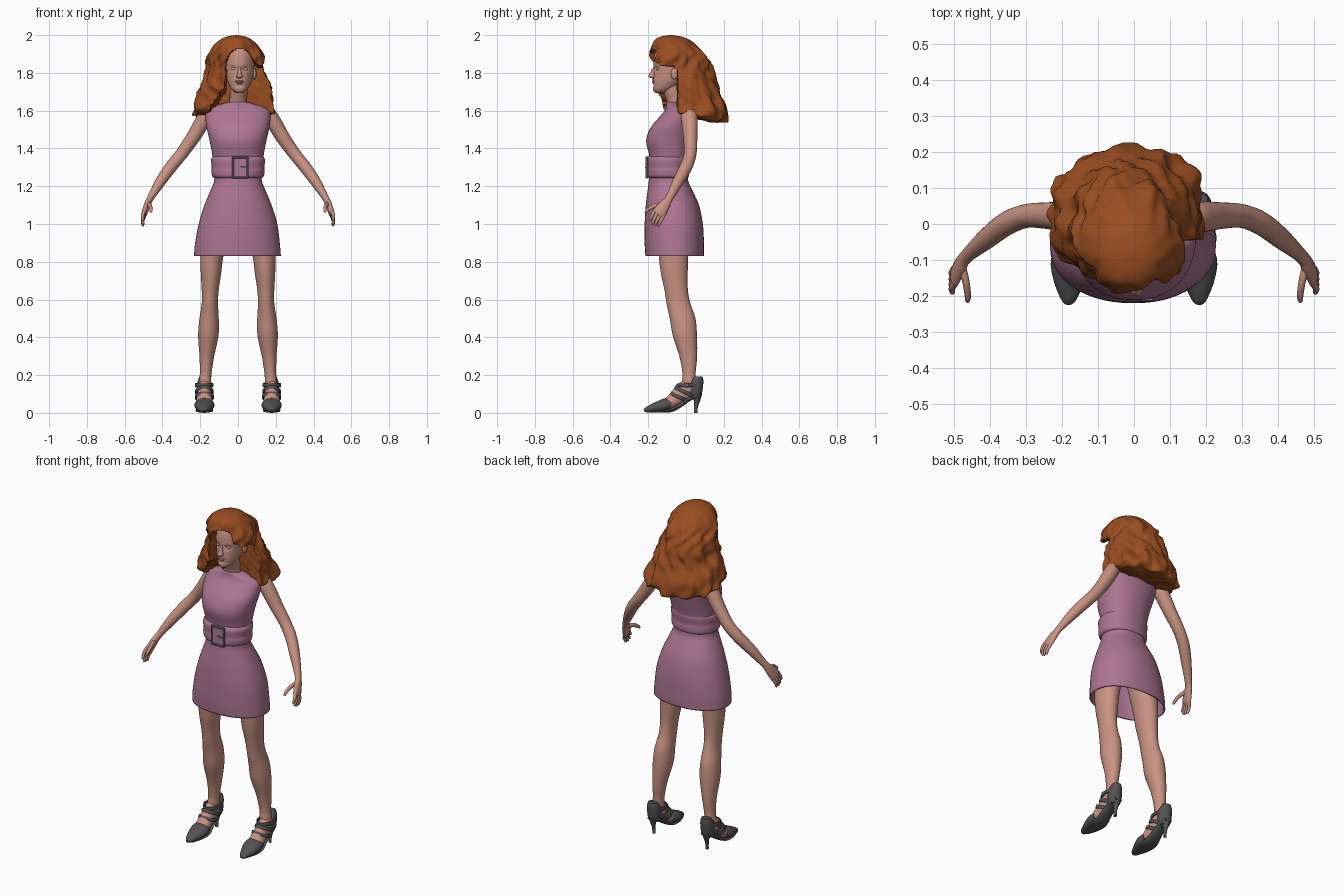
import bpy, bmesh, math
from mathutils import Vector, noise


def material(name, rgb):
    m = bpy.data.materials.new(name)
    m.diffuse_color = (*rgb, 1)
    return m


SKIN = material("skin", (0.58, 0.29, 0.225))
HAIR = material("auburn hair", (0.32, 0.075, 0.015))
DRESS = material("mauve fabric", (0.42, 0.18, 0.29))
SHOE = material("charcoal leather", (0.085, 0.085, 0.088))
METAL = material("grey metal", (0.17, 0.16, 0.17))
EYE = material("pale eye", (0.48, 0.42, 0.40))


def finish(name, bm, mat, mirror=False, angle=45):
    bmesh.ops.recalc_face_normals(bm, faces=bm.faces)
    me = bpy.data.meshes.new(name)
    bm.to_mesh(me)
    bm.free()
    me.materials.append(mat)
    me.shade_smooth()
    me.set_sharp_from_angle(angle=math.radians(angle))
    ob = bpy.data.objects.new(name, me)
    bpy.context.collection.objects.link(ob)
    if mirror:
        ob.modifiers.new("mirror", 'MIRROR').use_mirror_merge = False
    return ob


def smooth_path(secs, steps):
    """Catmull-Rom interpolation of section tuples."""
    if steps == 1:
        return [list(s) for s in secs]
    out = []
    for i in range(len(secs) - 1):
        a, b, c, d = (secs[max(0, min(len(secs) - 1, i + k))] for k in (-1, 0, 1, 2))
        for s in range(steps):
            t = s / steps
            out.append([0.5 * (2 * q + (r - p) * t + (2 * p - 5 * q + 4 * r - w) * t * t
                               + (3 * q - p - 3 * r + w) * t ** 3)
                        for p, q, r, w in zip(a, b, c, d)])
    return out + [list(secs[-1])]


def loft(name, secs, mat, n=32, steps=5, power=2, ref=None, caps=True,
         deform=None, mirror=False, angle=45):
    """Sections are (x, y, z, ru, rv). Level rings, or swept along the path when ref is given."""
    bm = bmesh.new()
    path = smooth_path(secs, steps)
    rings = []
    for i, (x, y, z, ru, rv) in enumerate(path):
        c = Vector((x, y, z))
        u, v = Vector((1, 0, 0)), Vector((0, 1, 0))
        if ref:
            t = Vector(path[min(i + 1, len(path) - 1)][:3]) - Vector(path[max(i - 1, 0)][:3])
            u = t.cross(Vector(ref)).normalized()
            v = t.cross(u).normalized()
        ring = []
        for k in range(n):
            a = 2 * math.pi * k / n
            ca, sa = math.cos(a), math.sin(a)
            p = c + u * max(ru, 0.001) * math.copysign(abs(ca) ** (2 / power), ca) \
                  + v * max(rv, 0.001) * math.copysign(abs(sa) ** (2 / power), sa)
            ring.append(bm.verts.new(deform(p, c, a) if deform else p))
        rings.append(ring)
    for r, s in zip(rings, rings[1:]):
        for k in range(n):
            bm.faces.new((r[k], r[(k + 1) % n], s[(k + 1) % n], s[k]))
    if caps:
        bm.faces.new(rings[0])
        bm.faces.new(rings[-1])
    return finish(name, bm, mat, mirror, angle)


def ball(name, loc, size, mat, mirror=False):
    bm = bmesh.new()
    bmesh.ops.create_uvsphere(bm, u_segments=20, v_segments=12, radius=1)
    for v in bm.verts:
        v.co = Vector(v.co[i] * size[i] + loc[i] for i in range(3))
    return finish(name, bm, mat, mirror)


def box(name, loc, size, mat, mirror=False):
    bm = bmesh.new()
    bmesh.ops.create_cube(bm, size=1)
    for v in bm.verts:
        v.co = Vector(v.co[i] * size[i] + loc[i] for i in range(3))
    bmesh.ops.bevel(bm, geom=bm.edges[:], offset=min(size) * 0.25, segments=1, affect='EDGES')
    return finish(name, bm, mat, mirror, 30)


# Dress: open-bottomed shell from hem to neckline
dress = loft("dress", [
    (-0.003, -0.060, 0.83, 0.230, 0.155), (-0.003, -0.062, 0.90, 0.224, 0.157),
    (0, -0.065, 1.00, 0.208, 0.154), (0, -0.072, 1.10, 0.178, 0.141),
    (0, -0.085, 1.18, 0.145, 0.118), (0, -0.093, 1.24, 0.125, 0.103),
    (0, -0.088, 1.35, 0.134, 0.105), (0, -0.087, 1.44, 0.150, 0.124),
    (0, -0.068, 1.51, 0.166, 0.120), (0, -0.040, 1.57, 0.172, 0.098),
    (0, -0.030, 1.60, 0.166, 0.084), (0, -0.038, 1.622, 0.130, 0.068),
    (0, -0.048, 1.638, 0.078, 0.056), (0, -0.050, 1.645, 0.058, 0.051)],
    DRESS, n=56, power=2.2, caps=False)
shell = dress.modifiers.new("thickness", 'SOLIDIFY')
shell.thickness, shell.offset = 0.008, -1

# Padded belt with a square buckle
loft("belt", [(0, -0.093, 1.242, 0.120, 0.098), (0, -0.095, 1.252, 0.136, 0.110),
              (0, -0.096, 1.28, 0.141, 0.112), (0, -0.096, 1.30, 0.139, 0.110),
              (0, -0.095, 1.335, 0.143, 0.113), (0, -0.093, 1.352, 0.138, 0.109),
              (0, -0.090, 1.362, 0.125, 0.100)], DRESS, n=56, power=2.2)
box("buckle_plate", (0.012, -0.206, 1.30), (0.075, 0.009, 0.105), DRESS)
for side, x in (("left", -0.027), ("right", 0.051)):
    box("buckle_bar_" + side, (x, -0.208, 1.30), (0.010, 0.014, 0.116), METAL)
for side, z in (("top", 1.353), ("bottom", 1.247)):
    box("buckle_bar_" + side, (0.012, -0.208, z), (0.088, 0.014, 0.011), METAL)
box("buckle_pin", (0.030, -0.213, 1.30), (0.036, 0.007, 0.008), METAL)

# Neck
loft("neck", [(0, -0.045, 1.60, 0.060, 0.050), (0, -0.055, 1.65, 0.046, 0.047),
              (0.005, -0.070, 1.70, 0.045, 0.050), (0.008, -0.08, 1.76, 0.045, 0.05)], SKIN)


# Head with shallow eye sockets
def face_shape(p, c, a):
    if p.y < c.y:
        for ex in (-0.024, 0.040):
            p.y += 0.012 * math.exp(-((p.x - ex) / 0.016) ** 2 - ((p.z - 1.822) / 0.012) ** 2)
        p.y += 0.004 * math.exp(-((p.x - 0.008) / 0.03) ** 2 - ((p.z - 1.732) / 0.007) ** 2)
    return p


HX = 0.008
loft("head", [(HX, -0.138, 1.694, 0.012, 0.020), (HX, -0.130, 1.700, 0.028, 0.040),
              (HX, -0.117, 1.715, 0.043, 0.058), (HX, -0.100, 1.740, 0.057, 0.074),
              (HX, -0.082, 1.770, 0.068, 0.091), (HX, -0.070, 1.81, 0.075, 0.101),
              (HX, -0.066, 1.86, 0.079, 0.105), (HX, -0.066, 1.91, 0.073, 0.096),
              (HX, -0.07, 1.95, 0.05, 0.065), (HX, -0.07, 1.965, 0.01, 0.01)],
     SKIN, n=64, steps=8, deform=face_shape)
loft("nose", [(HX, -0.160, 1.836, 0.007, 0.010), (HX, -0.170, 1.815, 0.008, 0.012),
              (HX, -0.176, 1.795, 0.012, 0.018), (HX, -0.179, 1.783, 0.017, 0.021),
              (HX, -0.176, 1.775, 0.014, 0.017), (HX, -0.170, 1.771, 0.006, 0.006)], SKIN, n=20)
ball("upper_lip", (HX, -0.168, 1.755), (0.024, 0.012, 0.006), SKIN)
ball("lower_lip", (HX, -0.166, 1.746), (0.020, 0.012, 0.006), SKIN)
for side, s in (("left", -1), ("right", 1)):
    ball("eye_" + side, (HX + s * 0.032, -0.147, 1.821), (0.014, 0.013, 0.008), EYE)
    ball("ear_" + side, (HX + s * 0.079, -0.060, 1.795), (0.010, 0.020, 0.030), SKIN)


# Hair: wavy mass with a window for the face, swept back on the right side
def hair_shape(p, c, a):
    fade = min(1, max(0, (2.0 - p.z) / 0.12))
    out = Vector((math.cos(a), math.sin(a), 0))
    wave = 0.026 * noise.noise(Vector((p.x * 13, p.y * 13, p.z * 9)))
    wave += 0.012 * noise.noise(Vector((p.x * 32, p.y * 32, p.z * 14 + 5)))
    wave += 0.005 * math.sin(11 * a + 5 * math.sin(p.z * 22))
    p = p + out * wave * fade
    low = min(1, max(0, (1.76 - p.z) / 0.16))
    z = p.z
    if z < 1.925:
        h = min(1, (1.925 - z) / 0.11)
        w = 0.08 * math.sqrt(1 - (1 - h) ** 2)
        left = w * 0.88 + max(0, 1.72 - z) * 0.6
        right = w + max(0, 1.85 - z) * 2
        if -left < p.x - HX < right:
            p.y = max(p.y, -0.045 + 0.25 * (wave if z < 1.85 else 0))
    p.z += low * (-0.2 * p.y + 0.02 * noise.noise(Vector((p.x * 15, p.y * 15, 3))))
    return p


loft("hair", [(-0.02, 0.03, 1.572, 0.12, 0.09), (-0.02, 0.03, 1.575, 0.195, 0.155),
              (-0.018, 0.032, 1.595, 0.222, 0.182), (-0.017, 0.025, 1.65, 0.208, 0.184),
              (-0.015, -0.003, 1.75, 0.172, 0.168), (-0.013, -0.03, 1.85, 0.150, 0.160),
              (-0.013, -0.055, 1.92, 0.126, 0.136), (-0.012, -0.073, 1.965, 0.096, 0.105),
              (-0.01, -0.078, 1.99, 0.055, 0.062), (-0.01, -0.08, 2.0, 0.008, 0.008)],
     HAIR, n=104, steps=8, deform=hair_shape, angle=50)

# Arms running into flattened palms
X = (1, 0, 0)
loft("arms", [(0.140, 0.010, 1.600, 0.026, 0.026), (0.165, 0.015, 1.578, 0.042, 0.038),
              (0.195, 0.020, 1.530, 0.042, 0.040), (0.240, 0.023, 1.455, 0.037, 0.037),
              (0.300, 0.022, 1.370, 0.033, 0.033), (0.355, 0.000, 1.302, 0.033, 0.032),
              (0.410, -0.042, 1.225, 0.029, 0.028), (0.463, -0.088, 1.138, 0.021, 0.018),
              (0.480, -0.112, 1.102, 0.029, 0.017), (0.494, -0.140, 1.062, 0.036, 0.015),
              (0.498, -0.150, 1.048, 0.028, 0.010)], SKIN, n=24, ref=X, mirror=True)
for i, s in enumerate((-0.027, -0.009, 0.009, 0.027)):
    bx, by, bz = 0.495, -0.142 - s * 0.8, 1.058 + s * 0.6
    k = (0.85, 1.0, 1.05, 0.92)[i]
    loft(f"finger_{i + 1}", [(bx, by, bz, 0.0095, 0.0095),
                             (bx + 0.010, by - 0.016 * k, bz - 0.030 * k, 0.0088, 0.0088),
                             (bx + 0.008, by - 0.028 * k, bz - 0.056 * k, 0.007, 0.007),
                             (bx + 0.006, by - 0.031 * k, bz - 0.063 * k, 0.002, 0.002)],
         SKIN, n=12, steps=4, ref=X, mirror=True)
loft("thumb", [(0.477, -0.115, 1.105, 0.013, 0.011), (0.466, -0.160, 1.098, 0.012, 0.010),
               (0.461, -0.195, 1.080, 0.010, 0.009), (0.461, -0.212, 1.066, 0.007, 0.007),
               (0.461, -0.217, 1.061, 0.002, 0.002)], SKIN, n=12, ref=X, mirror=True)

# Legs from hip to ankle
loft("legs", [(0.178, 0.022, 0.10, 0.028, 0.034), (0.175, 0.016, 0.16, 0.032, 0.037),
              (0.171, 0.016, 0.21, 0.031, 0.035), (0.165, 0.012, 0.30, 0.039, 0.047),
              (0.157, -0.006, 0.41, 0.054, 0.064), (0.153, -0.018, 0.50, 0.051, 0.068),
              (0.149, -0.040, 0.58, 0.043, 0.063), (0.147, -0.052, 0.65, 0.045, 0.062),
              (0.143, -0.062, 0.74, 0.054, 0.071), (0.138, -0.066, 0.83, 0.061, 0.078),
              (0.115, -0.07, 1.00, 0.078, 0.088), (0.095, -0.08, 1.13, 0.065, 0.07)],
     SKIN, n=32, mirror=True)

# Feet and heeled shoes
FX = 0.178
loft("feet", [(FX, -0.120, 0.035, 0.040, 0.025), (FX, -0.085, 0.053, 0.044, 0.034),
              (FX, -0.045, 0.083, 0.040, 0.044), (FX, 0.000, 0.118, 0.035, 0.054),
              (FX, 0.040, 0.135, 0.032, 0.050), (FX, 0.066, 0.145, 0.020, 0.035)],
     SKIN, n=24, ref=(0, 0, 1), mirror=True)
loft("shoe_toe", [(FX + 0.003, -0.221, 0.010, 0.010, 0.007), (FX + 0.003, -0.208, 0.016, 0.022, 0.015),
                  (FX + 0.002, -0.165, 0.027, 0.041, 0.026), (FX, -0.125, 0.037, 0.052, 0.034),
                  (FX, -0.098, 0.044, 0.052, 0.035), (FX, -0.078, 0.044, 0.047, 0.028)],
     SHOE, n=28, ref=(0, 0, 1), mirror=True)
loft("shoe_sole", [(FX, -0.200, 0.008, 0.022, 0.007), (FX, -0.140, 0.009, 0.042, 0.008),
                   (FX, -0.080, 0.014, 0.046, 0.010), (FX, -0.035, 0.038, 0.038, 0.012),
                   (FX, 0.010, 0.072, 0.033, 0.014), (FX, 0.050, 0.092, 0.034, 0.014),
                   (FX, 0.080, 0.098, 0.024, 0.010)],
     SHOE, n=24, ref=(0, 0, 1), mirror=True)
loft("shoe_heel_cup", [(FX, 0.048, 0.075, 0.026, 0.026), (FX, 0.044, 0.100, 0.037, 0.040),
                       (FX, 0.047, 0.140, 0.039, 0.043), (FX, 0.056, 0.170, 0.035, 0.036),
                       (FX, 0.065, 0.193, 0.026, 0.022)], SHOE, n=28, mirror=True)
loft("shoe_heel", [(FX, 0.052, 0.000, 0.009, 0.009), (FX, 0.053, 0.030, 0.009, 0.010),
                   (FX, 0.058, 0.065, 0.015, 0.017), (FX, 0.056, 0.100, 0.028, 0.030)],
     SHOE, n=16, mirror=True)


def strap(name, front, back, half_width):
    """Flat loop around the foot between a front and a back point given as (y, z)."""
    c = Vector((FX, (front[0] + back[0]) / 2, (front[1] + back[1]) / 2))
    d = Vector((0, front[0] - c.y, front[1] - c.z))
    pts = []
    for k in range(34):
        a = 2 * math.pi * k / 32
        p = c + d * math.cos(a) + Vector((half_width * math.sin(a), 0, 0))
        pts.append((*p, 0.005, 0.010))
    loft(name, pts, SHOE, n=10, steps=1, power=4, ref=d.cross(Vector((1, 0, 0))), mirror=True)


strap("ankle_strap", (-0.045, 0.145), (0.075, 0.150), 0.043)
strap("instep_strap", (-0.078, 0.104), (0.000, 0.065), 0.046)
strap("cross_strap", (-0.055, 0.135), (0.045, 0.085), 0.044)
box("strap_buckle", (FX + 0.045, 0.005, 0.146), (0.010, 0.024, 0.024), METAL, mirror=True)
